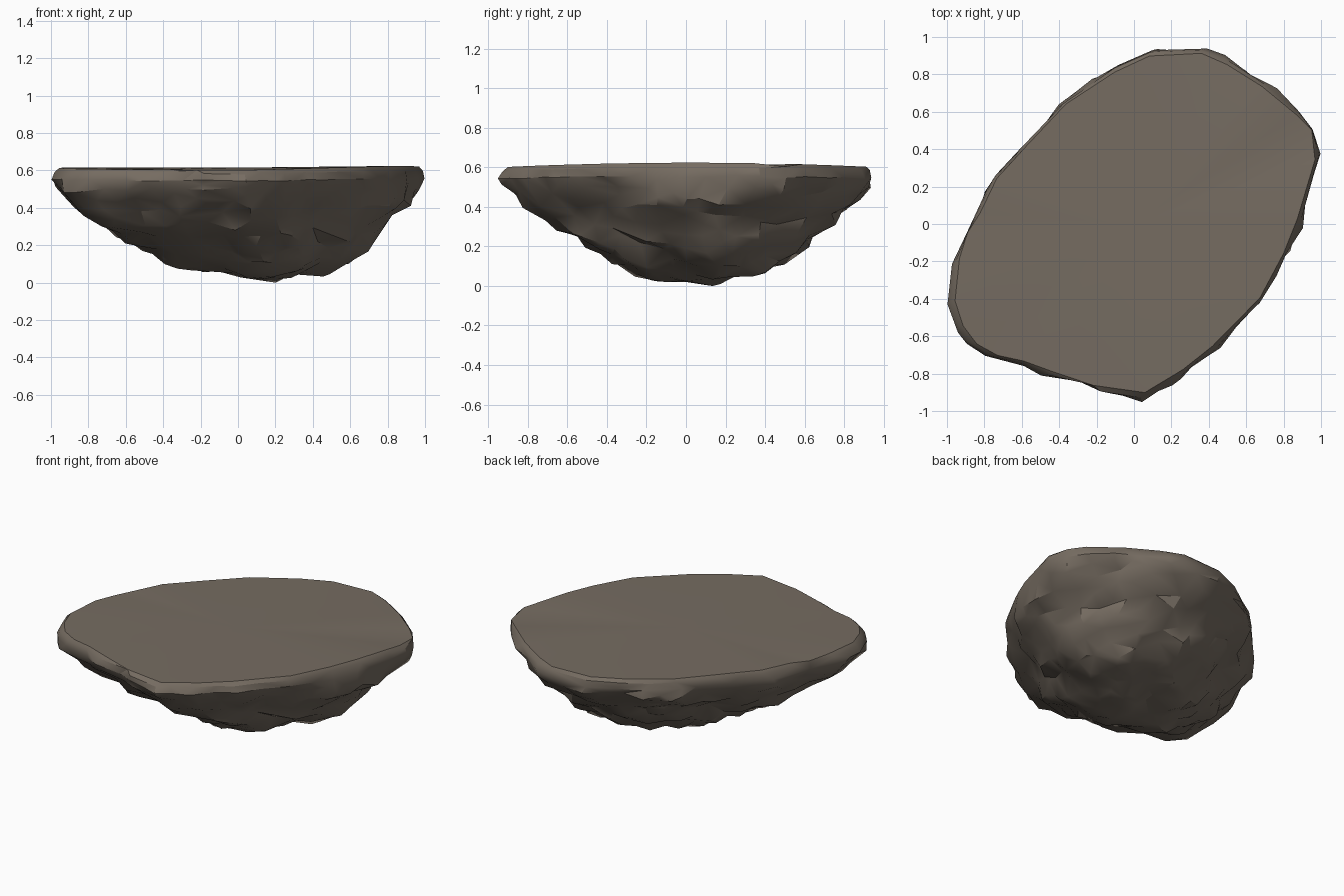
import bpy, bmesh, math
from mathutils import Vector, noise

if "Cube" in bpy.data.objects:
    bpy.data.objects.remove(bpy.data.objects["Cube"])

# Plan outline of the rim, anticlockwise
OUTLINE = [(1, .36), (.97, .5), (.86, .63), (.66, .79), (.5, .9), (.37, .95), (.07, .94),
           (-.1, .85), (-.3, .72), (-.44, .61), (-.6, .43), (-.74, .25), (-.83, .08),
           (-.92, -.06), (-.97, -.2), (-1, -.42), (-.95, -.58), (-.88, -.66), (-.79, -.72),
           (-.6, -.76), (-.5, -.82), (-.3, -.87), (-.2, -.91), (.05, -.94), (.25, -.83),
           (.4, -.71), (.6, -.5), (.72, -.36), (.83, -.18), (.92, .03), (.97, .22)]
# Sections: height, centre x, centre y, scale x, scale y
SECTIONS = [(.015, .15, .08, .12, .1), (.05, .1, .05, .34, .27), (.1, .12, .055, .49, .45),
            (.2, .075, .05, .645, .61), (.3, .015, .015, .78, .75), (.4, .01, .01, .9, .87),
            (.5, .005, 0, .98, .98), (.55, 0, 0, 1, 1), (.59, 0, 0, .99, .99),
            (.61, 0, 0, .97, .97)]
N, SUB, DISH, TOP = 120, 4, 0, 10


def resample(points, n):
    pts = [Vector(p) for p in points]
    pts.append(pts[0])
    lens = [(b - a).length for a, b in zip(pts, pts[1:])]
    out, i, start = [], 0, 0.0
    for k in range(n):
        d = sum(lens) * k / n
        while d > start + lens[i]:
            start += lens[i]
            i += 1
        out.append(pts[i].lerp(pts[i + 1], (d - start) / lens[i]))
    return out


def rim_height(x, y):
    return .598 + .022 * (1 - y * y) + .004 * x


def rough(p):
    # rounded chips from cell distances, plus broad lumps
    q = Vector((p.x, p.y, p.z * 1.7))
    d, _ = noise.voronoi(q * 5 + Vector((3, 7, 1)))
    return .075 * (.42 - d[0]) + .05 * noise.noise(q * 3 + Vector((5, 2, 9))) - .004


base = resample(OUTLINE, N)
bm = bmesh.new()
rows = []

# Rough underside, lofted section by section
levels = []
for s, t in zip(SECTIONS, SECTIONS[1:]):
    levels += [[a + (b - a) * k / SUB for a, b in zip(s, t)] for k in range(SUB)]
levels.append(SECTIONS[-1])
for z, cx, cy, sx, sy in levels:
    row = []
    for p in base:
        v = Vector((cx + p.x * sx, cy + p.y * sy, z))
        out = Vector((p.x, p.y, -1.3 * max(0, 1 - z / .45))).normalized()
        v += out * rough(v) * min(1, max(.35, (.66 - z) / .2))
        if z > .5:
            v.z += (rim_height(v.x, v.y) - .61) * (z - .5) / .11
        v.z = max(v.z, 0)
        row.append(bm.verts.new(v))
    rows.append(row)

# Almost flat top, continuing from the rim
rim = [v.co.copy() for v in rows[-1]]
for k in range(1, TOP):
    s = 1 - k / TOP
    rows.append([bm.verts.new((p.x * s, p.y * s, .615 + (p.z - .615) * s - DISH * (1 - s * s)))
                 for p in rim])

for a, b in zip(rows, rows[1:]):
    for i in range(N):
        j = (i + 1) % N
        bm.faces.new((a[i], a[j], b[j], b[i]))
tip = bm.verts.new((.2, .13, 0))
mid = bm.verts.new((0, 0, .615 - DISH))
for i in range(N):
    j = (i + 1) % N
    bm.faces.new((tip, rows[0][j], rows[0][i]))
    bm.faces.new((mid, rows[-1][i], rows[-1][j]))
bmesh.ops.recalc_face_normals(bm, faces=bm.faces)
me = bpy.data.meshes.new("rock_slab")
bm.to_mesh(me)
bm.free()
rock = bpy.data.objects.new("rock_slab", me)
bpy.context.collection.objects.link(rock)
bpy.context.view_layer.objects.active = rock
rock.select_set(True)

stone = bpy.data.materials.new("brown_stone")
stone.diffuse_color = (.18, .15, .12, 1)
stone.use_nodes = True
stone.node_tree.nodes["Principled BSDF"].inputs["Base Color"].default_value = stone.diffuse_color
me.materials.append(stone)

# Reduce to irregular chipped facets
dec = rock.modifiers.new("facets", 'DECIMATE')
dec.ratio = .08
bpy.ops.object.modifier_apply(modifier=dec.name)
bpy.ops.object.shade_smooth_by_angle(angle=math.radians(30))
